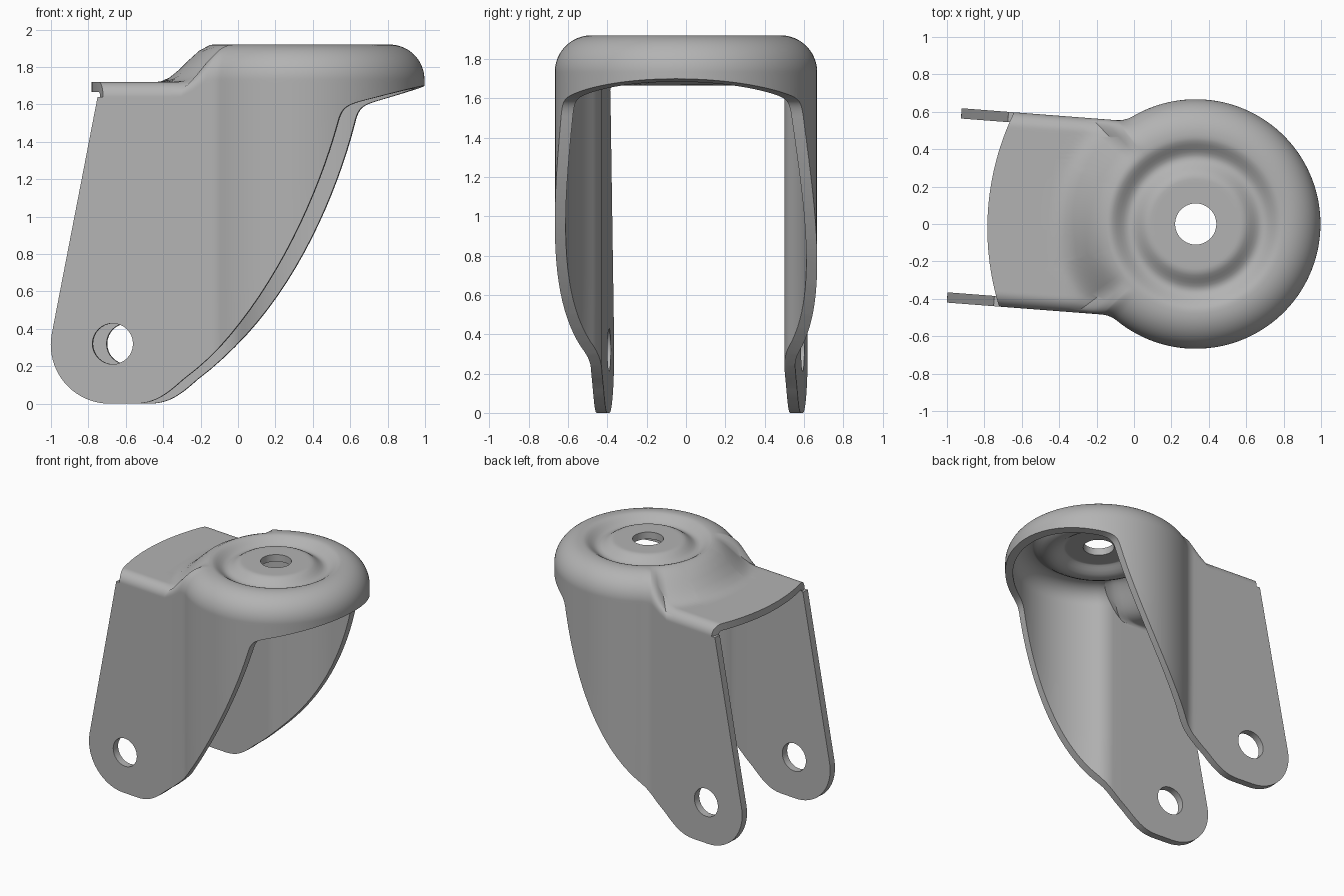
import bpy, bmesh, math
from mathutils import Matrix, Vector
from mathutils.geometry import interpolate_bezier

cube = bpy.data.objects.get("Cube")
if cube:
    bpy.data.objects.remove(cube, do_unlink=True)

RADIUS, HALF, FILLET = 0.667, 0.521, 0.15   # dome radius, half width of fork, side fillet
TOP, TAIL, DOME_ROUND, TAIL_ROUND = 1.92, 1.72, 0.187, 0.08
HOLE, THICK, TAIL_END = 0.11, 0.055, -1.4


def new_object(name, bm):
    mesh = bpy.data.meshes.new(name)
    bm.to_mesh(mesh)
    bm.free()
    obj = bpy.data.objects.new(name, mesh)
    bpy.context.collection.objects.link(obj)
    return obj


def prism(name, points, to_3d, low, high):
    """Closed prism from a flat outline."""
    bm = bmesh.new()
    a = [bm.verts.new(to_3d(u, v, low)) for u, v in points]
    b = [bm.verts.new(to_3d(u, v, high)) for u, v in points]
    bm.faces.new(a)
    bm.faces.new(b[::-1])
    n = len(points)
    for i in range(n):
        j = (i + 1) % n
        bm.faces.new((a[i], b[i], b[j], a[j]))
    bmesh.ops.recalc_face_normals(bm, faces=bm.faces)
    obj = new_object(name, bm)
    obj.hide_render = True
    return obj


def arc(cx, cy, r, start, end, steps):
    angles = [start + (end - start) * i / steps for i in range(steps + 1)]
    return [(cx + r * math.cos(t), cy + r * math.sin(t)) for t in angles]


def smooth(x, low, high):
    t = min(max((x - low) / (high - low), 0), 1)
    return t * t * (3 - 2 * t)


def rounding(d, r):
    """Drop of a rounded edge at distance d from the rim."""
    d = min(max(d, 0), r)
    return r - math.sqrt(r * r - (r - d) ** 2)


def top_height(rim, r):
    """Height of the outer skin along the ray to a rim point."""
    if r < 0.48:
        groove = max(0, 1 - abs(r - 0.355) / 0.11)
        return TOP - 0.055 * smooth(groove, 0, 1)
    reach = rim.length
    dome = TOP - rounding(reach - r, DOME_ROUND)
    d = (reach - r) * abs(rim.y) / reach + max(0, HALF - abs(rim.y))
    tail = TAIL + (TOP - TAIL) * (1 - smooth(r, 0.46, 0.76)) - rounding(d, TAIL_ROUND)
    w = smooth(reach, RADIUS, 0.8)
    return dome * (1 - w) + tail * w


# Plan outline: dome arc, concave fillet, straight side, tail end
fx = -math.sqrt((RADIUS + FILLET) ** 2 - (HALF + FILLET) ** 2)
fy = HALF + FILLET
touch = math.atan2(fy, fx)
half = arc(0, 0, RADIUS, 0, touch, 44)
half += arc(fx, fy, FILLET, touch - math.pi, -math.pi / 2, 8)[1:]
half += [(fx + (TAIL_END - fx) * i / 14, HALF) for i in range(1, 15)]
half += [(TAIL_END, HALF * (1 - i / 12)) for i in range(1, 13)]
outline = [Vector(p) for p in half + [(x, -y) for x, y in half[-2:0:-1]]]

# Pressed sheet: dome, groove, tail plate and side walls as one skin
bm = bmesh.new()
rings = []
for i in range(21):
    r = HOLE + (0.48 - HOLE) * i / 20
    rings.append([(*(p.normalized() * r), top_height(p, r)) for p in outline])
for i in range(1, 33):
    ring = []
    for p in outline:
        r = p.length - (p.length - 0.48) * (1 - i / 32) ** 2
        ring.append((*(p.normalized() * r), top_height(p, r)))
    rings.append(ring)
rim = rings[-1]
rings.append([(x, y, z - 0.02) for x, y, z in rim])
for z in (1.58, 1.2, 0.7, -0.1):
    rings.append([(p.x, p.y, z) for p in outline])
rows = [[bm.verts.new(co) for co in ring] for ring in rings]
for a, b in zip(rows, rows[1:]):
    for i in range(len(a)):
        j = (i + 1) % len(a)
        bm.faces.new((a[i], b[i], b[j], a[j]))
fork = new_object("caster_fork", bm)
shell = fork.modifiers.new("sheet", "SOLIDIFY")
shell.thickness = THICK
shell.offset = -1
shell.use_even_offset = True

# Side profile: rounded foot, swept front edge, lip under the dome, sloping back
foot = arc(-0.98, 0.315, 0.315, math.radians(170), math.radians(270), 20)


def bezier(*points):
    return [(v.x, v.y) for v in interpolate_bezier(*[Vector((*p, 0)) for p in points], 20)]


profile = foot
profile += bezier((-0.85, 0), (-0.74, 0), (-0.68, 0.045), (-0.585, 0.13))
profile += bezier((-0.585, 0.13), (-0.15, 0.45), (0.13, 1.05), (0.25, 1.50))[1:]
profile += bezier((0.25, 1.50), (0.27, 1.58), (0.29, 1.595), (0.38, 1.62))[1:]
profile += [(0.67, 1.70), (0.8, 1.736), (0.8, 2.1), (-1.3, 2.1), (-1.3, 1.66), (-1.04, 1.66)]


def side(u, v, w):
    return (u, w, v)


def plan(u, v, w):
    return (u, v, w)


side_shape = prism("side_shape_cutter", profile, side, -1, 1)

# Curved back edge of the tail plate, and axle holes
bow = arc(0.307, 0, 1.42, math.radians(150), math.radians(210), 40)
tail_cut = prism("tail_edge_cutter", bow + [(-1.7, -0.71), (-1.7, 0.71)], plan, 1.64, 2.2)
axle = prism("axle_hole_cutter", arc(-0.963, 0.32, 0.109, 0, math.tau * 31 / 32, 31), side, -1, 1)

for cutter, mode in ((side_shape, "INTERSECT"), (tail_cut, "DIFFERENCE"), (axle, "DIFFERENCE")):
    cut = fork.modifiers.new(cutter.name, "BOOLEAN")
    cut.object = cutter
    cut.operation = mode
    cut.solver = "EXACT"

bpy.ops.object.select_all(action="DESELECT")
fork.select_set(True)
bpy.context.view_layer.objects.active = fork
for name in [m.name for m in fork.modifiers]:
    bpy.ops.object.modifier_apply(modifier=name)
for cutter in (side_shape, tail_cut, axle):
    bpy.data.objects.remove(cutter, do_unlink=True)

# The fork is swivelled slightly about the dome axis
fork.data.transform(Matrix.Translation((0.33, 0, 0)) @ Matrix.Rotation(math.radians(-4.4), 4, "Z"))

steel = bpy.data.materials.new("grey_steel")
steel.use_nodes = True
colour = (0.45, 0.45, 0.45, 1)
steel.diffuse_color = colour
steel.node_tree.nodes["Principled BSDF"].inputs["Base Color"].default_value = colour
fork.data.materials.clear()
fork.data.materials.append(steel)
for face in fork.data.polygons:
    face.material_index = 0
bpy.ops.object.shade_smooth_by_angle(angle=math.radians(35))
